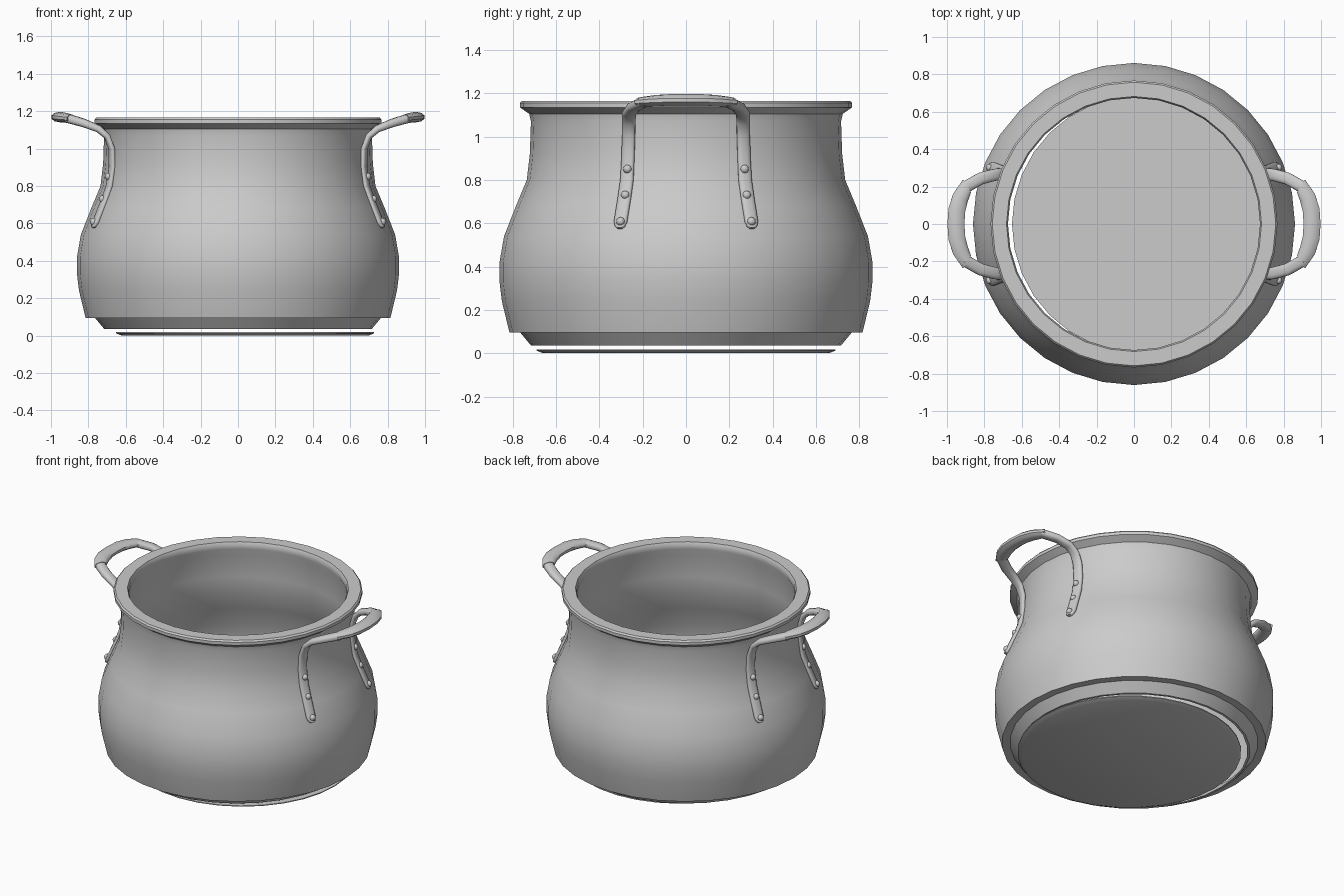
import bpy, bmesh, math
from mathutils import Vector

if "Cube" in bpy.data.objects:
    bpy.data.objects.remove(bpy.data.objects["Cube"], do_unlink=True)

steel = bpy.data.materials.new("brushed_steel")
steel.use_nodes = True
steel.diffuse_color = (0.6, 0.6, 0.6, 1)
steel.node_tree.nodes["Principled BSDF"].inputs["Base Color"].default_value = (0.6, 0.6, 0.6, 1)


def finish(bm, name, angle=35):
    """Turn a bmesh into a shaded, coloured object."""
    bmesh.ops.remove_doubles(bm, verts=bm.verts, dist=1e-5)
    bmesh.ops.recalc_face_normals(bm, faces=bm.faces)
    mesh = bpy.data.meshes.new(name)
    bm.to_mesh(mesh)
    bm.free()
    mesh.materials.append(steel)
    obj = bpy.data.objects.new(name, mesh)
    bpy.context.collection.objects.link(obj)
    bpy.ops.object.select_all(action='DESELECT')
    obj.select_set(True)
    bpy.context.view_layer.objects.active = obj
    bpy.ops.object.shade_smooth_by_angle(angle=math.radians(angle))
    return obj


def lathe(name, profile, closed=False, steps=32, centre_x=0.0):
    """Spin a (radius, height) profile around a vertical axis."""
    bm = bmesh.new()
    vs = [bm.verts.new((centre_x + r, 0, z)) for r, z in profile]
    pairs = list(zip(vs, vs[1:])) + ([(vs[-1], vs[0])] if closed else [])
    edges = [bm.edges.new(p) for p in pairs]
    bmesh.ops.spin(bm, geom=vs + edges, cent=(centre_x, 0, 0), axis=(0, 0, 1),
                   angle=2 * math.pi, steps=steps, use_merge=True)
    return finish(bm, name)


def sweep(name, path, sx, sy, sides=12, power=1.0):
    """Loft oval rings along (x, y, z, turn, half width, half thickness)."""
    bm = bmesh.new()
    pts = [Vector(p[:3]) for p in path]
    rings = []
    for i, (p, spec) in enumerate(zip(pts, path)):
        turn, hw, ht = spec[3:]
        t = (pts[min(i + 1, len(pts) - 1)] - pts[max(i - 1, 0)]).normalized()
        w = Vector((-math.sin(math.radians(turn)), math.cos(math.radians(turn)), 0))
        n = t.cross(w).normalized()
        ring = []
        for k in range(sides):
            a = 2 * math.pi * (k + 0.5) / sides
            c, s = math.cos(a), math.sin(a)
            u = math.copysign(abs(c) ** power, c)
            v = math.copysign(abs(s) ** power, s)
            q = p + w * hw * u + n * ht * v
            ring.append(bm.verts.new((q.x * sx, q.y * sy, q.z)))
        rings.append(ring)
    for a, b in zip(rings, rings[1:]):
        for k in range(sides):
            j = (k + 1) % sides
            bm.faces.new((a[k], a[j], b[j], b[k]))
    bm.faces.new(rings[0])
    bm.faces.new(rings[-1])
    return finish(bm, name, 50)


# Double-walled pot body with flared rim, open below
lathe("pot_body", [
    (0.715, 0.035), (0.765, 0.095), (0.815, 0.095), (0.85, 0.24), (0.861, 0.33),
    (0.861, 0.42), (0.84, 0.54), (0.785, 0.68), (0.735, 0.80), (0.721, 0.92),
    (0.716, 1.07), (0.724, 1.105), (0.767, 1.135), (0.767, 1.155), (0.758, 1.165),
    (0.682, 1.165), (0.674, 1.15), (0.674, 1.12), (0.692, 1.07), (0.696, 0.92),
    (0.71, 0.80), (0.757, 0.68), (0.812, 0.54), (0.833, 0.42), (0.833, 0.33),
    (0.822, 0.24), (0.785, 0.105), (0.745, 0.095), (0.70, 0.035)], closed=True)

# Base plate, floating just under the body
lathe("base_plate", [(0, 0), (0.66, 0), (0.69, 0.012), (0.69, 0.018), (0, 0.018)],
      centre_x=0.0375)

# Half of a handle: riveted strap rising into a round bar
STRAP = [
    (0.774, 0.306, 0.577, 21, 0.014, 0.010), (0.770, 0.305, 0.587, 21, 0.025, 0.012),
    (0.760, 0.302, 0.608, 21, 0.032, 0.014), (0.716, 0.284, 0.72, 21, 0.032, 0.014),
    (0.688, 0.273, 0.80, 21, 0.032, 0.014), (0.673, 0.268, 0.90, 20, 0.031, 0.014),
    (0.676, 0.265, 1.00, 16, 0.031, 0.015), (0.700, 0.265, 1.065, 8, 0.032, 0.017),
    (0.745, 0.263, 1.105, -4, 0.033, 0.020), (0.820, 0.243, 1.135, -22, 0.033, 0.022),
    (0.905, 0.195, 1.160, -36, 0.033, 0.024)]

# Grip sleeve: one side's rings, then the same rings reflected
HALF = [(0.893, 0.203, 1.160, -32, 0.042, 0.023), (0.928, 0.140, 1.165, -58, 0.047, 0.027),
        (0.947, 0.075, 1.168, -75, 0.048, 0.028)]
GRIP = (HALF + [(0.952, 0, 1.168, -90, 0.048, 0.028)]
        + [(x, -y, z, -180 - t, w, h) for x, y, z, t, w, h in reversed(HALF)])

# Rivet centres on the strap
RIVETS = [(0.772, 0.302, 0.608), (0.723, 0.280, 0.73), (0.692, 0.270, 0.85)]

for side, sx in (("left", 1), ("right", -1)):
    sweep(f"{side}_handle_grip", GRIP, sx, 1, sides=10)
    for end, sy in (("back", 1), ("front", -1)):
        sweep(f"{side}_handle_strap_{end}", STRAP, sx, sy, power=0.75)
        bm = bmesh.new()
        for x, y, z in RIVETS:
            ball = bmesh.ops.create_uvsphere(bm, u_segments=12, v_segments=8, radius=0.02)
            bmesh.ops.translate(bm, verts=ball["verts"], vec=(x * sx, y * sy, z))
        finish(bm, f"{side}_handle_rivets_{end}")
